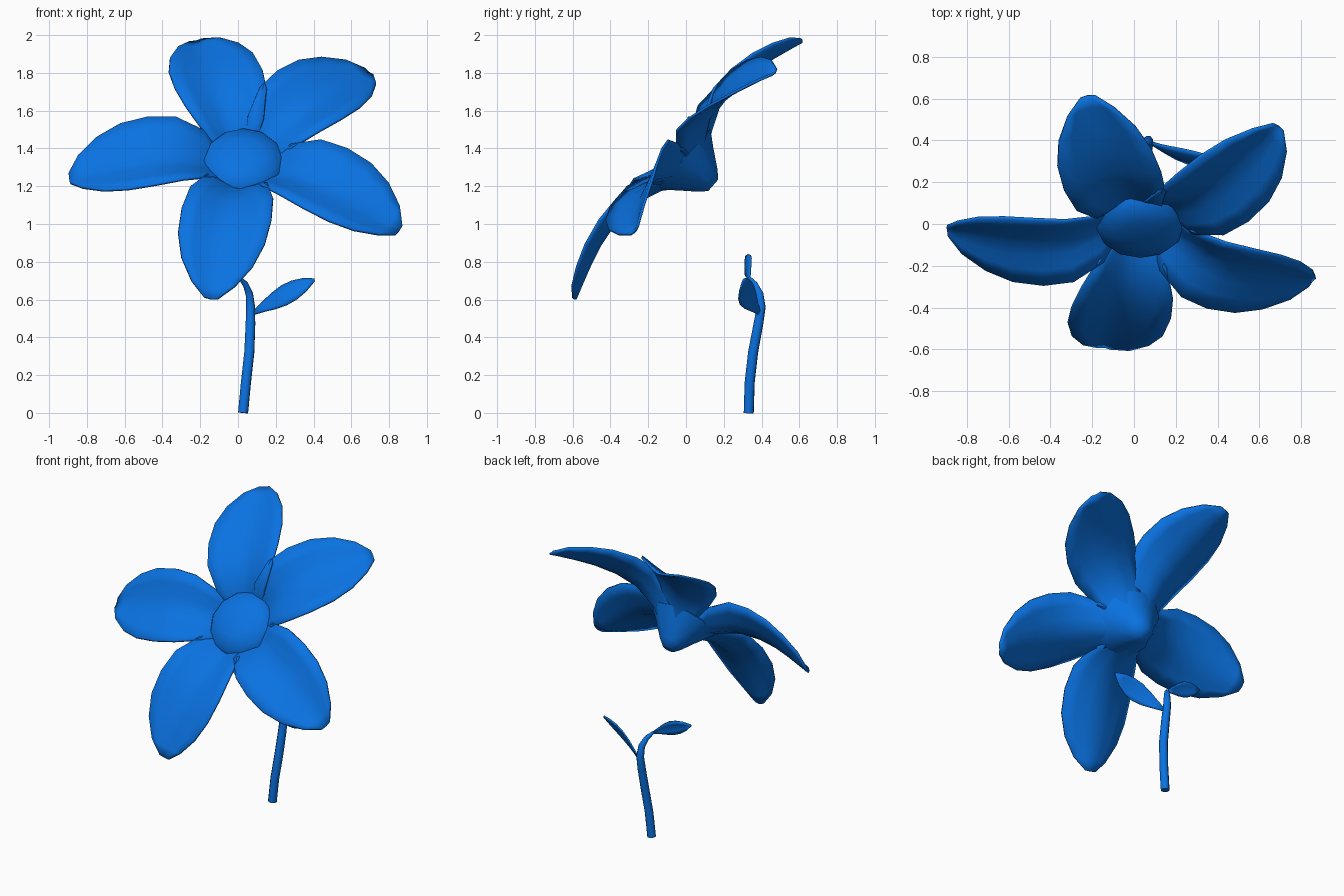
import bpy, math
from mathutils import Vector, Matrix

if "Cube" in bpy.data.objects:
    bpy.data.objects.remove(bpy.data.objects["Cube"])

blue = bpy.data.materials.new("petal_blue")
blue.diffuse_color = (0.003, 0.17, 0.76, 1)
blue.use_nodes = True
blue.node_tree.nodes["Principled BSDF"].inputs["Base Color"].default_value = blue.diffuse_color

# Flower head frame: tilted to face forward and up
HEAD = Matrix.Translation((0.03, -0.01, 1.34)) @ Matrix.Rotation(math.radians(48.65), 4, 'X')


def make(name, verts, faces, thickness=0, angle=60):
    me = bpy.data.meshes.new(name)
    me.from_pydata(verts, [], faces)
    me.materials.append(blue)
    ob = bpy.data.objects.new(name, me)
    bpy.context.collection.objects.link(ob)
    if thickness:
        mod = ob.modifiers.new("thickness", 'SOLIDIFY')
        mod.thickness = thickness
        mod.offset = 0
    smooth(ob, angle)
    return ob


def smooth(ob, angle):
    bpy.ops.object.select_all(action='DESELECT')
    ob.select_set(True)
    bpy.context.view_layer.objects.active = ob
    bpy.ops.object.shade_smooth_by_angle(angle=math.radians(angle))


def grid_faces(rows, cols, wrap=False):
    return [(r * cols + c, r * cols + (c + 1) % cols,
             (r + 1) * cols + (c + 1) % cols, (r + 1) * cols + c)
            for r in range(rows - 1) for c in range(cols if wrap else cols - 1)]


# Petals: distance from centre, half width, midrib height, edge rise
PETAL = [(0.05, 0.035, -0.14, 0.01), (0.12, 0.10, -0.085, 0.045), (0.20, 0.165, -0.015, 0.085),
         (0.35, 0.222, 0.045, 0.085), (0.50, 0.24, 0.055, 0.07), (0.65, 0.232, 0.035, 0.06),
         (0.78, 0.19, 0.0, 0.05), (0.89, 0.115, -0.035, 0.035), (0.95, 0.035, -0.055, 0.008)]
ACROSS = (-1, -0.66, -0.33, 0, 0.33, 0.66, 1)
PLACES = [(45, 0.985), (106, 0.965), (185.5, 0.975), (259.5, 1.0), (331, 0.99)]  # angle, length
for i, (deg, length) in enumerate(PLACES):
    place = HEAD @ Matrix.Rotation(math.radians(deg), 4, 'Z')
    verts = [place @ Vector((r * length, t * hw, mid + rise * abs(t) ** 1.2))
             for r, hw, mid, rise in PETAL for t in ACROSS]
    make(f"petal_{i + 1}", verts, grid_faces(len(PETAL), len(ACROSS)), 0.014)

# Flower centre: shallow dome with a tapered cup behind it
CENTRE = [(0.04, -0.205), (0.08, -0.165), (0.145, -0.08), (0.195, -0.02),
          (0.212, 0.002), (0.19, 0.035), (0.10, 0.06), (0.03, 0.065)]
N = 12
verts = [HEAD @ Vector((r * math.cos(a), r * math.sin(a), h))
         for r, h in CENTRE for a in (2 * math.pi * k / N for k in range(N))]
faces = grid_faces(len(CENTRE), N, True)
faces += [tuple(reversed(range(N))), tuple(range(len(verts) - N, len(verts)))]
make("flower_centre", verts, faces, angle=50)


# Stem: tapered tube, bending towards the upper leaf
def tube(name, pts):
    cu = bpy.data.curves.new(name, 'CURVE')
    cu.dimensions = '3D'
    cu.bevel_depth = 1
    cu.bevel_resolution = 2
    cu.use_fill_caps = True
    sp = cu.splines.new('POLY')
    sp.points.add(len(pts) - 1)
    for p, (x, y, z, r) in zip(sp.points, pts):
        p.co = (x, y, z, 1)
        p.radius = r
    cu.materials.append(blue)
    ob = bpy.data.objects.new(name, cu)
    bpy.context.collection.objects.link(ob)
    bpy.ops.object.select_all(action='DESELECT')
    ob.select_set(True)
    bpy.context.view_layer.objects.active = ob
    bpy.ops.object.convert(target='MESH')
    smooth(bpy.context.view_layer.objects.active, 50)


tube("stem", [(0.027, 0.332, 0, 0.028), (0.042, 0.337, 0.16, 0.028), (0.06, 0.355, 0.32, 0.028),
              (0.066, 0.383, 0.47, 0.027), (0.067, 0.398, 0.56, 0.025), (0.06, 0.39, 0.63, 0.021),
              (0.04, 0.365, 0.68, 0.016), (0.01, 0.335, 0.715, 0.009)])


# Leaves: pointed blades along an arc from base to tip
def leaf(name, base, tip, side, bow):
    base, tip, side, bow = map(Vector, (base, tip, side, bow))
    normal = (tip - base).cross(side).normalized()
    widths = (0.12, 0.45, 0.8, 1.0, 0.95, 0.65, 0.1)
    verts = []
    for k, w in enumerate(widths):
        s = k / (len(widths) - 1)
        mid = base.lerp(tip, s) + bow * math.sin(math.pi * s)
        verts += [mid + side * w * t + normal * 0.008 * w * abs(t) for t in (-1, -0.5, 0, 0.5, 1)]
    make(name, verts, grid_faces(len(widths), 5), 0.01)


leaf("side_leaf", (0.075, 0.39, 0.525), (0.405, 0.305, 0.705), (0.014, -0.035, -0.05), (0, -0.03, 0.01))
leaf("upper_leaf", (0.012, 0.335, 0.712), (-0.26, 0.317, 0.825), (0.014, 0.014, 0.045), (0, -0.004, 0.01))
